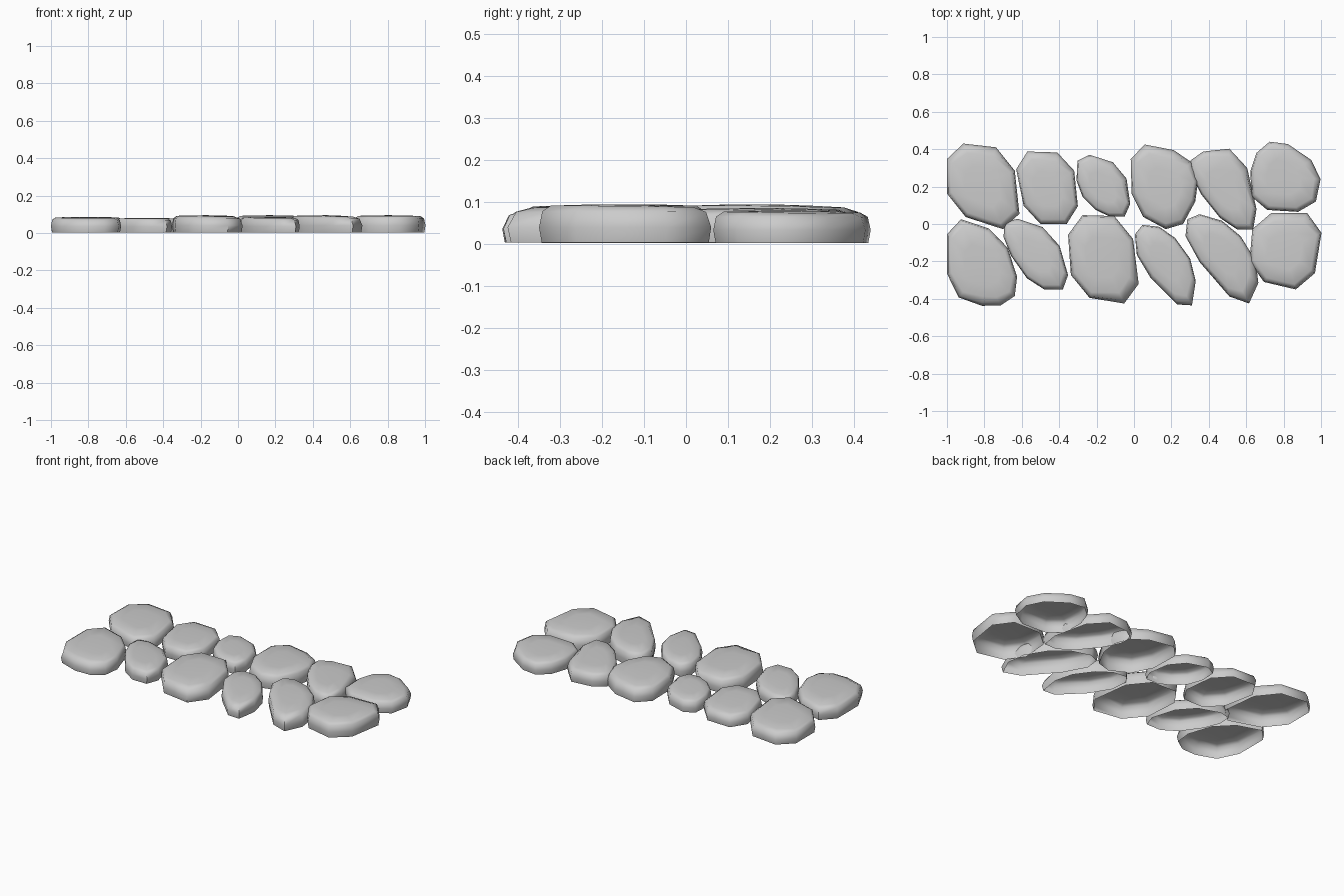
import bpy
import bmesh
import math
from mathutils import Vector

default_cube = bpy.data.objects.get("Cube")
if default_cube:
    bpy.data.objects.remove(default_cube, do_unlink=True)
bpy.ops.object.select_all(action="DESELECT")

# One plain stone grey for the whole path
GREY = (0.6, 0.6, 0.6, 1)
grey = bpy.data.materials.new("stone grey")
grey.use_nodes = True
grey.diffuse_color = GREY
grey.node_tree.nodes["Principled BSDF"].inputs["Base Color"].default_value = GREY

# Stone heights and the directions in which a stone's shoulder is worn down
LOW, MIDDLE, TALL = 0.08, 0.086, 0.095
NORTH = Vector((0, 1, 0))
SOUTH = -NORTH
NORTH_EAST = Vector((1, 1, 0)).normalized()
SOUTH_EAST = Vector((1, -1, 0)).normalized()

# Stone cross-section from ground to crown:
# (outline scale, fraction of height, strength of the wear)
PROFILE = [
    (0.97, 0.04, 0),
    (1, 0.42, 0),
    (0.965, 0.82, 0.35),
    (0.87, 0.965, 1),
    (0.5, 0.99, 0.6),
]


def cut_corners(corners):
    """Replace every corner with two points, a quarter along each edge."""
    points = []
    for start, end in zip(corners, corners[1:] + corners[:1]):
        points.append(start.lerp(end, 0.25))
        points.append(start.lerp(end, 0.75))
    return points


def stone(name, height, worn, *corners):
    """Open-bottomed paving stone from clockwise corners in hundredths."""
    points = cut_corners([Vector((x, y, 0)) / 100 for x, y in corners])
    centre = sum(points, Vector()) / len(points)

    bm = bmesh.new()
    rings = []
    for scale, level, strength in PROFILE:
        ring = []
        for point in points:
            offset = point - centre
            facing = max(0, offset.normalized().dot(worn))
            position = centre + offset * (scale - 0.13 * strength * facing ** 3)
            position.z = height * level * (1 - 0.05 * strength * facing)
            ring.append(bm.verts.new(position))
        rings.append(ring)

    # Walls and shoulder, then a fan for the crown
    crown = bm.verts.new(centre + Vector((0, 0, height)))
    for i in range(len(points)):
        for lower, upper in zip(rings, rings[1:]):
            bm.faces.new((lower[i], lower[i - 1], upper[i - 1], upper[i]))
        bm.faces.new((rings[-1][i], rings[-1][i - 1], crown))

    mesh = bpy.data.meshes.new(name)
    bm.to_mesh(mesh)
    bm.free()
    mesh.materials.append(grey)
    obj = bpy.data.objects.new(name, mesh)
    bpy.context.collection.objects.link(obj)
    obj.select_set(True)
    bpy.context.view_layer.objects.active = obj


# Back row, from the right end to the left end
stone("back_stone_far_right", MIDDLE, NORTH,
      (-100, 44), (-65, 40), (-60, -6), (-100, 7))
stone("back_stone_right", LOW, NORTH,
      (-65, 39), (-33, 38), (-29, 0), (-57, 0))
stone("back_stone_centre_right", LOW, NORTH_EAST,
      (-30, 39), (-5, 31), (-1, 4), (-17, 4), (-31, 18))
stone("back_stone_centre_left", TALL, NORTH,
      (-2, 44), (29, 38), (36, 18), (23, -6), (-1, 7))
stone("back_stone_left", MIDDLE, NORTH_EAST,
      (30, 38), (58, 41), (68, -3), (51, -3), (31, 22))
stone("back_stone_far_left", LOW, NORTH_EAST,
      (62, 35), (76, 47), (101, 30), (96, 6), (63, 8))

# Front row, from the right end to the left end
stone("front_stone_far_right", MIDDLE, SOUTH,
      (-100, 5), (-70, -5), (-60, -36), (-75, -46), (-100, -37))
stone("front_stone_right", LOW, NORTH,
      (-69, 5), (-42, -4), (-33, -35), (-53, -35), (-70, -11))
stone("front_stone_centre_right", TALL, SOUTH_EAST,
      (-36, 5), (-2, 4), (4, -44), (-33, -38))
stone("front_stone_centre_left", MIDDLE, SOUTH,
      (0, 0), (18, -2), (34, -24), (30, -50), (2, -22))
stone("front_stone_left", TALL, SOUTH_EAST,
      (29, 7), (53, 0), (69, -26), (59, -48), (27, -11))
stone("front_stone_far_left", TALL, NORTH,
      (64, 6), (102, 6), (95, -37), (61, -29))

# Soft shading, keeping only the hardest corners sharp
bpy.ops.object.shade_smooth_by_angle(angle=math.radians(60))
